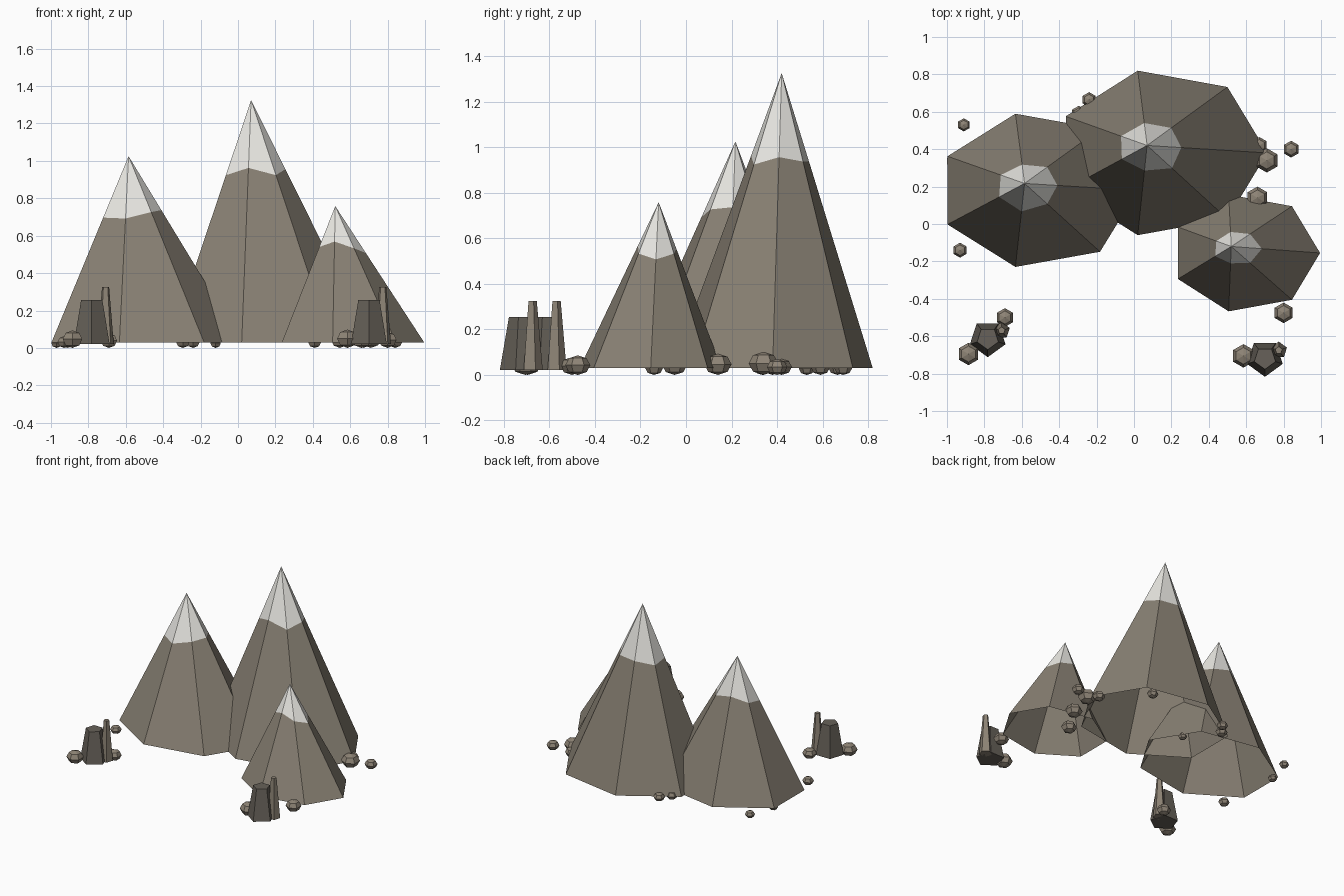
import bpy, math
from mathutils import Vector

if "Cube" in bpy.data.objects:
    bpy.data.objects.remove(bpy.data.objects["Cube"])


def material(name, rgb):
    m = bpy.data.materials.new(name)
    m.diffuse_color = (*rgb, 1)
    m.use_nodes = True
    m.node_tree.nodes["Principled BSDF"].inputs["Base Color"].default_value = m.diffuse_color
    return m


ROCK = material("rock", (0.25, 0.22, 0.175))
DARK = material("dark_rock", (0.135, 0.12, 0.10))
STONE = material("stone", (0.27, 0.23, 0.18))
SNOW = material("snow", (0.82, 0.81, 0.77))


def mesh_object(name, verts, faces, mat):
    me = bpy.data.meshes.new(name)
    me.from_pydata(verts, [], faces)
    me.materials.append(mat)
    ob = bpy.data.objects.new(name, me)
    bpy.context.collection.objects.link(ob)
    return ob


def mountain(name, centre, radii, apex, snow_line):
    """Seven-sided open cone leaning to its apex, snow cap above a jagged line."""
    n = len(snow_line)
    top = Vector(apex)
    base = [Vector((centre[0] + radii[0] * math.cos(math.tau * i / n),
                    centre[1] + radii[1] * math.sin(math.tau * i / n), 0.03))
            for i in range(n)]
    ring = [top.lerp(b, t) for b, t in zip(base, snow_line)]
    mesh_object(name + "_slopes", base + ring,
                [(i, (i + 1) % n, n + (i + 1) % n, n + i) for i in range(n)], ROCK)
    mesh_object(name + "_snow_cap", ring + [top],
                [(i, (i + 1) % n, n) for i in range(n)], SNOW)


# Mountains
mountain("main_mountain", (0.146, 0.38), (0.567, 0.451), (0.07, 0.42, 1.325),
         (0.285, 0.30, 0.30, 0.32, 0.31, 0.28, 0.31))
mountain("left_mountain", (-0.515, 0.18), (0.535, 0.42), (-0.585, 0.217, 1.025),
         (0.29, 0.30, 0.27, 0.31, 0.33, 0.335, 0.30))
mountain("right_mountain", (0.595, -0.155), (0.40, 0.32), (0.52, -0.12, 0.758),
         (0.345, 0.31, 0.28, 0.28, 0.30, 0.26, 0.31))


def pillar(name, x, y, r_base, r_top, top, mat, turn):
    bottom = 0.022
    bpy.ops.mesh.primitive_cone_add(vertices=5, radius1=r_base, radius2=r_top,
                                    depth=top - bottom,
                                    location=(x, y, (top + bottom) / 2),
                                    rotation=(0, 0, math.radians(turn)))
    ob = bpy.context.object
    ob.name = name
    ob.data.materials.append(mat)


# Standing rock pillars: a stout one with a thin spire beside it
for side, x, y in (("left", -0.782, -0.612), ("right", 0.70, -0.717)):
    pillar(side + "_stout_pillar", x, y, 0.10, 0.06, 0.255, DARK, 180)
    pillar(side + "_thin_spire", x + 0.074, y + 0.042, 0.046, 0.02, 0.325, STONE, 0)

# Boulders scattered round the feet: x, y, radius
boulders = [(-0.91, 0.53, 0.035), (-0.93, -0.14, 0.04), (-0.69, -0.50, 0.05),
            (-0.885, -0.695, 0.06), (-0.24, 0.665, 0.04), (-0.295, 0.59, 0.042),
            (0.67, 0.42, 0.045), (0.71, 0.34, 0.065), (0.84, 0.40, 0.045),
            (0.66, 0.14, 0.06), (0.80, -0.475, 0.055), (0.585, -0.705, 0.063),
            (0.41, 0.69, 0.04), (-0.12, 0.38, 0.032), (0.545, -0.05, 0.055),
            (-0.97, 0.335, 0.033)]
for i, (x, y, r) in enumerate(boulders):
    bpy.ops.mesh.primitive_uv_sphere_add(segments=6, ring_count=4, radius=r,
                                         location=(x, y, 0.78 * r))
    ob = bpy.context.object
    ob.name = f"boulder_{i + 1}"
    ob.scale.z = 0.78
    ob.data.materials.append(STONE)
